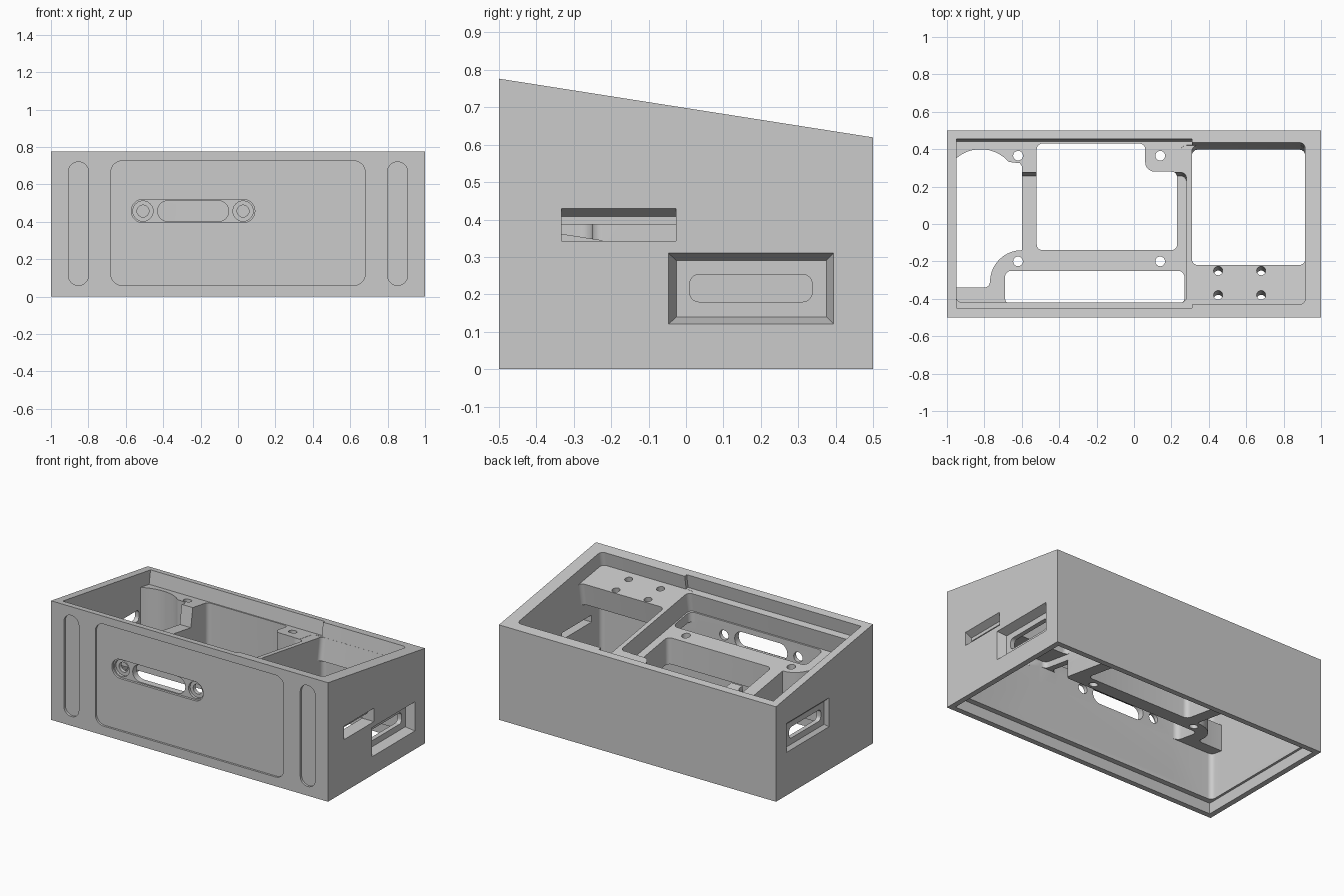
import bpy, bmesh, math

cube = bpy.data.objects.get("Cube")
if cube:
    bpy.data.objects.remove(cube, do_unlink=True)

SLOPE = math.atan(0.157)
S, C = math.sin(SLOPE), math.cos(SLOPE)

grey = bpy.data.materials.new("light grey")
grey.use_nodes = True
grey.diffuse_color = (0.6, 0.6, 0.6, 1)
grey.node_tree.nodes["Principled BSDF"].inputs["Base Color"].default_value = (0.6, 0.6, 0.6, 1)


def top_height(y):
    return 0.698 - 0.157 * y


def rounded(x0, x1, y0, y1, r=0.0, n=7):
    """Outline of a rectangle with rounded corners."""
    if r == 0:
        return [(x0, y0), (x1, y0), (x1, y1), (x0, y1)]
    r = min(r, (x1 - x0) / 2 - 0.0005, (y1 - y0) / 2 - 0.0005)
    pts = []
    corners = [(x1 - r, y1 - r), (x0 + r, y1 - r), (x0 + r, y0 + r), (x1 - r, y0 + r)]
    for q, (cx, cy) in enumerate(corners):
        pts += arc(cx, cy, r, q * 90, q * 90 + 90, n)
    return pts


def arc(cx, cy, r, a0, a1, n=8):
    angles = [math.radians(a0 + (a1 - a0) * i / n) for i in range(n + 1)]
    return [(cx + r * math.cos(a), cy + r * math.sin(a)) for a in angles]


def circle(cx, cy, r):
    return arc(cx, cy, r, 0, 360, 24)[:-1]


def loft(name, ring_a, ring_b):
    """Closed solid between two matching rings."""
    bm = bmesh.new()
    a = [bm.verts.new(p) for p in ring_a]
    b = [bm.verts.new(p) for p in ring_b]
    bm.faces.new(a)
    bm.faces.new(b)
    for i in range(len(a)):
        j = (i + 1) % len(a)
        bm.faces.new((a[i], a[j], b[j], b[i]))
    bmesh.ops.recalc_face_normals(bm, faces=bm.faces)
    mesh = bpy.data.meshes.new(name)
    bm.to_mesh(mesh)
    bm.free()
    mesh.materials.append(grey)
    ob = bpy.data.objects.new(name, mesh)
    bpy.context.collection.objects.link(ob)
    return ob


def upright(name, pts, z0, depth):
    """Vertical solid from z0 up to a plane below the sloped top."""
    return loft(name, [(x, y, z0) for x, y in pts],
                [(x, y, top_height(y) - depth) for x, y in pts])


def tilted(name, pts, d0, d1):
    """Solid square to the sloped top between two depths."""
    ring = lambda d: [(x, y - d * S, top_height(y) - d * C) for x, y in pts]
    return loft(name, ring(d0), ring(d1))


def frontal(name, pts, y0, y1):
    return loft(name, [(x, y0, z) for x, z in pts], [(x, y1, z) for x, z in pts])


def sideways(name, inner, outer, x0, x1):
    return loft(name, [(x0, y, z) for y, z in inner], [(x1, y, z) for y, z in outer])


case = upright("sloped_case", rounded(-1, 1, -0.5, 0.5), 0, 0)
cutters = []
cut = cutters.append

# Hollow underside with a lid rebate
rebate = rounded(-0.965, 0.965, -0.465, 0.465)
cut(loft("lid_rebate", [(x, y, -0.1) for x, y in rebate], [(x, y, 0.07) for x, y in rebate]))
cut(upright("main_cavity", rounded(-0.95, 0.915, -0.43, 0.45, 0.03), 0.02, 0.39))
cut(upright("side_cavity", rounded(0.31, 0.915, -0.43, 0.43, 0.03), 0.03, 0.24))

# Front channel that leaves a rounded corner on the hanging deck
channel = [(0.2, -0.43), (0.36, -0.43), (0.36, -0.22)] + arc(0.28, -0.22, 0.03, 0, -90, 6) \
    + [(0.2, -0.25)]
cut(upright("front_channel", channel, 0.1, 0.28))

# Pockets sunk into the sloped top
cut(tilted("screen_pocket", rounded(-0.95, 0.31, -0.45, 0.455), -0.1, 0.09))
cut(tilted("keypad_pocket", rounded(0.25, 0.915, -0.43, 0.435, 0.03), -0.1, 0.091))
cut(tilted("keypad_opening", rounded(0.31, 0.915, -0.205, 0.434, 0.03), 0.06, 0.3))
cut(tilted("lower_pocket", rounded(-0.95, 0.28, -0.405, 0.29, 0.03), 0.06, 0.215))

# Openings through the screen deck
left_outline = ([(-0.95, -0.34)] + arc(-0.8, -0.31, 0.03, -90, 0, 4)
                + arc(-0.6, -0.31, 0.17, 180, 90, 10)
                + [(-0.6, 0.31), (-0.61, 0.325), (-0.655, 0.33)]
                + arc(-0.82, 0.2, 0.2, 42, 131, 10))
cut(upright("left_opening", left_outline, 0.1, 0.05))
middle_outline = (arc(-0.49, -0.11, 0.03, 180, 270, 5) + arc(0.2, -0.11, 0.03, 270, 360, 5)
                  + arc(0.2, 0.25, 0.03, 0, 90, 5) + arc(0.11, 0.33, 0.05, 270, 180, 5)
                  + arc(0.03, 0.4, 0.03, 0, 90, 5) + arc(-0.49, 0.4, 0.03, 90, 180, 5))
cut(upright("middle_opening", middle_outline, 0.1, 0.07))
cut(upright("front_opening", rounded(-0.69, 0.27, -0.43, -0.25, 0.035), 0.1, 0.18))

# Screw holes in the decks
for x in (-0.62, 0.14):
    for y in (-0.2, 0.365):
        cut(upright("deck_hole", circle(x, y, 0.026), 0.1, 0.06))
for x in (0.45, 0.68):
    for y in (-0.25, -0.38):
        cut(tilted("keypad_hole", circle(x, y + 0.014, 0.024), 0.06, 0.3))

# Shallow panels on the front
cut(frontal("front_panel", rounded(-0.68, 0.68, 0.06, 0.725, 0.06), -0.6, -0.487))
for s in (-1, 1):
    mid = s * 0.853
    cut(frontal("grip_groove", rounded(mid - 0.054, mid + 0.054, 0.06, 0.72, 0.054),
                -0.6, -0.485))

# Socket plate recess, slot and countersunk holes
cut(frontal("socket_recess", rounded(-0.57, 0.09, 0.395, 0.52, 0.0625), -0.6, -0.472))
cut(frontal("socket_slot", rounded(-0.43, -0.05, 0.402, 0.512, 0.054), -0.6, -0.4))
for x in (-0.508, 0.027):
    cut(frontal("countersink", circle(x, 0.457, 0.054), -0.6, -0.455))
    cut(frontal("socket_hole", circle(x, 0.457, 0.032), -0.6, -0.38))

# Flared ports in both ends, with a slot through each
for s, z, wall in ((1, 0.12, 0.915), (-1, 0.28, 0.95)):
    cut(sideways("port_flare", rounded(-0.025, 0.375, z + 0.02, z + 0.17),
                 rounded(-0.047, 0.395, z, z + 0.19), s * (wall + 0.03), s * 1.0005))
    port = rounded(0.01, 0.337, z + 0.06, z + 0.133, 0.025)
    cut(sideways("port_slot", port, port, s * 0.85, s * 0.99))

# Card slot in the right-hand end: lipped recess with a narrow slit behind
cut(sideways("card_recess", rounded(-0.333, -0.027, 0.342, 0.408),
             rounded(-0.333, -0.027, 0.342, 0.43), 0.955, 1.0005))
slit = rounded(-0.333, -0.027, 0.342, 0.387)
cut(sideways("card_slit", slit, slit, 0.88, 0.98))

# Carve the case and discard the cutters
for c in cutters:
    mod = case.modifiers.new(c.name, "BOOLEAN")
    mod.operation = "DIFFERENCE"
    mod.solver = "EXACT"
    mod.object = c
    c.hide_render = True
deps = bpy.context.evaluated_depsgraph_get()
carved = bpy.data.meshes.new_from_object(case.evaluated_get(deps))
case.modifiers.clear()
case.data = carved
for c in cutters:
    bpy.data.objects.remove(c, do_unlink=True)
carved.materials.clear()
carved.materials.append(grey)
for p in carved.polygons:
    p.material_index = 0

bpy.ops.object.select_all(action="DESELECT")
case.select_set(True)
bpy.context.view_layer.objects.active = case
bpy.ops.object.shade_smooth_by_angle(angle=math.radians(30))
